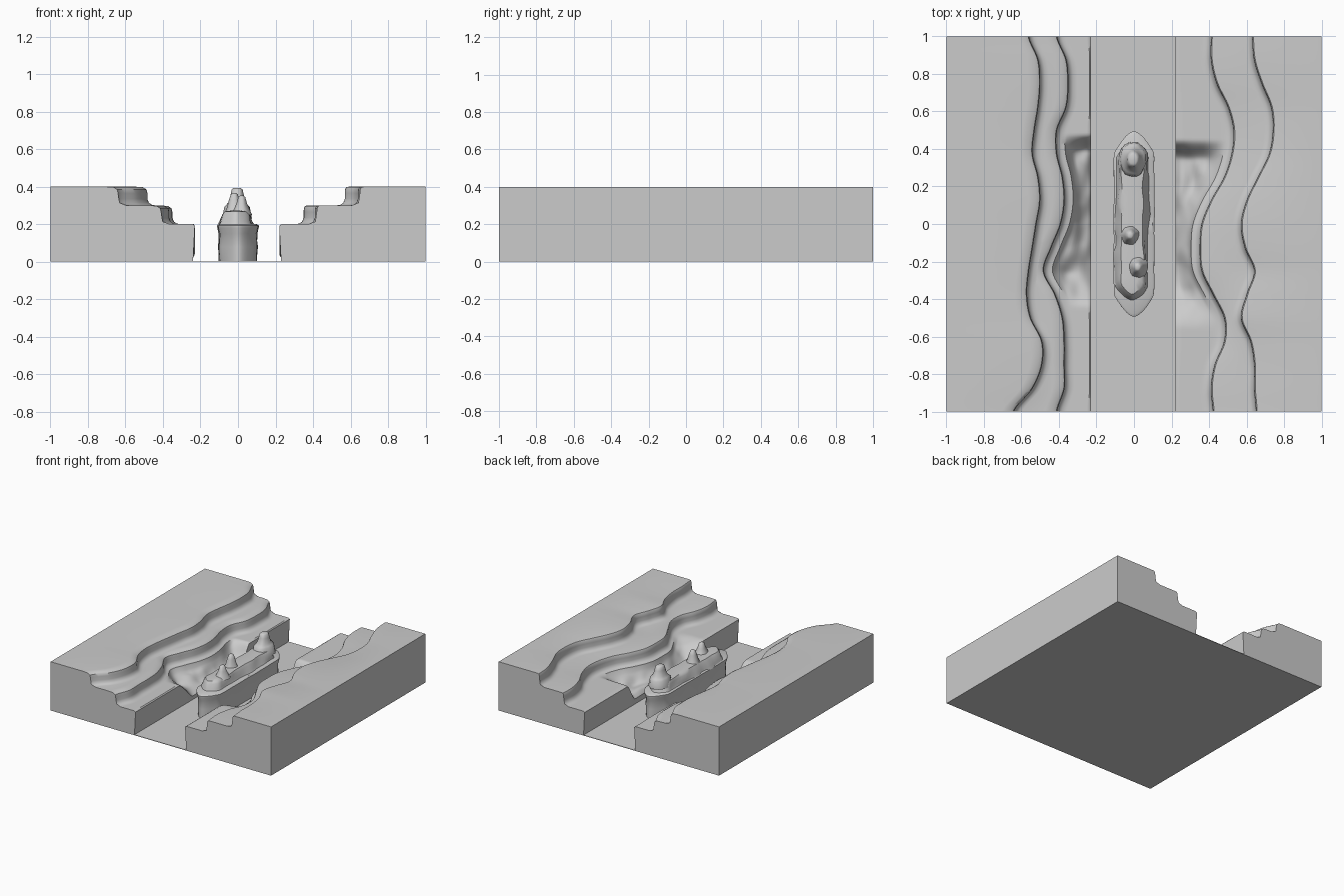
import bpy, bmesh, math
from mathutils import noise, Vector

cube = bpy.data.objects.get("Cube")
if cube:
    bpy.data.objects.remove(cube, do_unlink=True)

stone = bpy.data.materials.new("grey stone")
stone.use_nodes = True
grey = (0.6, 0.6, 0.6, 1)
stone.diffuse_color = grey
stone.node_tree.nodes["Principled BSDF"].inputs["Base Color"].default_value = grey


def loft(name, rings, angle=40):
    """Skin a list of equal closed rings and cap both ends."""
    bm = bmesh.new()
    loops = [[bm.verts.new(p) for p in ring] for ring in rings]
    for a, b in zip(loops, loops[1:]):
        for i in range(len(a)):
            j = (i + 1) % len(a)
            bm.faces.new((a[i], a[j], b[j], b[i]))
    caps = [bm.faces.new(loops[0]), bm.faces.new(loops[-1])]
    bmesh.ops.triangulate(bm, faces=caps)
    bmesh.ops.recalc_face_normals(bm, faces=bm.faces)
    mesh = bpy.data.meshes.new(name)
    bm.to_mesh(mesh)
    bm.free()
    mesh.materials.append(stone)
    obj = bpy.data.objects.new(name, mesh)
    bpy.context.collection.objects.link(obj)
    bpy.ops.object.select_all(action="DESELECT")
    obj.select_set(True)
    bpy.context.view_layer.objects.active = obj
    bpy.ops.object.shade_smooth_by_angle(angle=math.radians(angle))
    return obj


def smooth(a, b, t):
    t = max(0, min(1, (t - a) / (b - a)))
    return t * t * (3 - 2 * t)


def curve_at(values, y):
    """Smooth curve through evenly spaced values, front to back, in hundredths."""
    t = (y + 1) / 2 * (len(values) - 1)
    i = min(int(t), len(values) - 2)
    f = t - i
    p = [values[max(0, min(len(values) - 1, i + k))] for k in (-1, 0, 1, 2)]
    m, n = (p[2] - p[0]) / 2, (p[3] - p[1]) / 2
    d = p[1] - p[2]
    return (p[1] + f * (m + f * (-3 * d - 2 * m - n + f * (2 * d + m + n)))) / 100


# Eroded step cross-section: offset away from the channel, height in the step
STEP = [(0.04, 1), (0.015, 0.97), (0.003, 0.85), (0, 0.65), (0, 0.35),
        (-0.008, 0.14), (-0.025, 0.03), (-0.045, 0)]


def bank(name, side, outer, inner, edge, slump, softness):
    """Terraced bank with a worn hollow beside the channel."""
    rings = []
    rows, cols = 160, 12
    for r in range(rows + 1):
        y = -1 + 2 * r / rows
        section = [(1, 0), (1, 0.4)]
        for line, base in ((outer, 0.3), (inner, 0.2)):
            x = curve_at(line, y)
            section += [(x + d * (softness if d > 0 else 1), base + 0.1 * h) for d, h in STEP]
        lo, lo2, hi2, hi = slump
        fade = smooth(lo, lo2, y) * (1 - smooth(hi2, hi, y))
        start = section[-1][0]
        for c in range(1, cols + 1):
            u = c / cols
            x = start + (edge - start) * u
            rough = noise.noise(Vector((x * 14, y * 9, side * 5)))
            z = 0.2 - fade * (0.14 * u ** 0.6 + 0.03 * rough * min(1, 3 * u))
            section.append((x, z - (0.008 if c == cols else 0)))
        section += [(edge + 0.01, 0.02), (edge + 0.01, 0)]
        rings.append([(side * x, y, z) for x, z in section])
    return loft(name, rings)


bank("right_bank", -1,
     [64, 54, 49, 49, 55, 57, 56, 54, 52, 50, 51, 54, 53, 51, 50, 51, 56],
     [41, 37, 37, 37, 38, 42, 48, 44, 39, 37, 38, 41, 41, 36, 35, 36, 41],
     0.23, (-0.45, -0.25, 0.38, 0.48), 1.6)
bank("left_bank", 1,
     [65, 64, 64, 62, 57, 60, 64, 59, 57, 60, 66, 72, 74, 73, 68, 64, 63],
     [42, 41, 43, 48, 48, 42, 36, 35, 36, 41, 48, 52, 53, 50, 44, 41, 41],
     0.22, (-0.56, -0.25, 0.34, 0.45), 0.5)

# Channel floor
loft("channel_floor", [[(x, y, z) for x, z in ((-0.25, 0), (0.25, 0), (0.25, 0.004), (-0.25, 0.004))]
                       for y in (-1, 1)])


def boat_ring(half, front, back, z, shoulder, cx=0, wobble=0.0, count=64):
    """Long outline with parallel sides and tapered ends."""
    ring = []
    mid, length = (front + back) / 2, (back - front) / 2
    for i in range(count):
        a = 2 * math.pi * i / count
        s = math.sin(a)
        taper = min(1, (1 - abs(s)) / (1 - shoulder)) ** 0.6
        x = half * math.copysign(max(taper, 0.04), math.cos(a))
        y = mid + length * s
        x *= 1 + wobble * noise.noise(Vector((x * 20, y * 9, z * 12)))
        ring.append((cx + x, y, z))
    return ring


# Island base with an overhanging lip
loft("island_base", [boat_ring(h, -e, e, z, 0.76, wobble=w) for h, e, z, w in
                     ((0.1, 0.48, 0, 0.05), (0.102, 0.48, 0.08, 0.1), (0.1, 0.48, 0.15, 0.1),
                      (0.108, 0.495, 0.18, 0.04), (0.108, 0.495, 0.192, 0.04),
                      (0.098, 0.48, 0.2, 0.04))])

# Long raised ridge on the island
loft("island_ridge", [boat_ring(h, -0.41 + i, 0.43 - i, z, 0.85, -0.01, 0.2) for h, i, z in
                      ((0.09, 0, 0.19), (0.078, 0.01, 0.215), (0.07, 0.02, 0.25),
                       (0.058, 0.035, 0.268), (0.03, 0.06, 0.272))])


def peak(name, x, y, profile, stretch):
    """Rocky spire turned from a radius and height profile."""
    rings = []
    for radius, z in profile:
        ring = []
        for i in range(20):
            a = math.tau * i / 20
            r = radius * (1 + 0.12 * noise.noise(Vector((math.cos(a) * 2, math.sin(a) * 2, z * 9 + y))))
            ring.append((x + r * math.cos(a), y + r * stretch * math.sin(a), z))
        rings.append(ring)
    return loft(name, rings, 50)


peak("back_peak", -0.005, 0.345,
     [(0.075, 0.23), (0.068, 0.29), (0.058, 0.302), (0.046, 0.32), (0.036, 0.36),
      (0.03, 0.385), (0.02, 0.393)], 1.3)
peak("middle_spire", -0.02, -0.06,
     [(0.055, 0.25), (0.038, 0.285), (0.028, 0.33), (0.018, 0.36), (0.01, 0.366)], 1.1)
peak("front_spire", 0.02, -0.23,
     [(0.055, 0.25), (0.04, 0.28), (0.027, 0.31), (0.018, 0.345), (0.009, 0.352)], 1.2)
